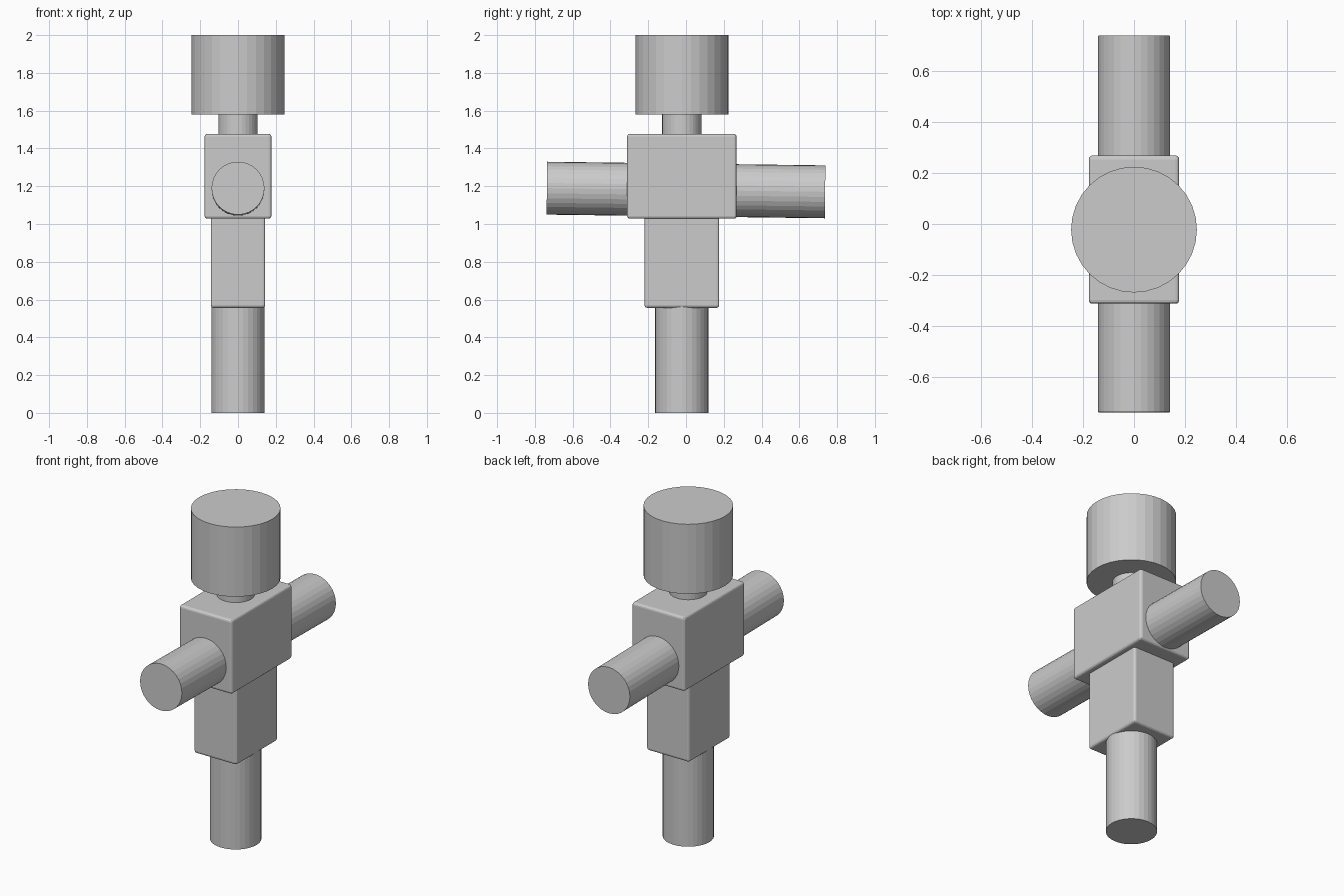
import bpy
import math

if "Cube" in bpy.data.objects:
    bpy.data.objects.remove(bpy.data.objects["Cube"])

CY = -0.022  # shared y axis of the upright parts


def finish(obj, name):
    obj.name = name
    obj.data.name = name
    return obj


def cylinder(name, radius, depth, loc, rot_x=0.0):
    bpy.ops.mesh.primitive_cylinder_add(vertices=32, radius=radius, depth=depth,
                                        location=loc, rotation=(rot_x, 0, 0))
    return finish(bpy.context.object, name)


def upright(name, radius, z0, z1):
    return cylinder(name, radius, z1 - z0, (0, CY, (z0 + z1) / 2))


def rounded_box(name, half_x, half_y, z0, z1):
    bpy.ops.mesh.primitive_cube_add(size=1, location=(0, CY, (z0 + z1) / 2))
    obj = finish(bpy.context.object, name)
    obj.scale = (2 * half_x, 2 * half_y, z1 - z0)
    bpy.ops.object.transform_apply(location=False, rotation=False, scale=True)
    bevel = obj.modifiers.new("soft_edges", 'BEVEL')
    bevel.width = 0.015
    bevel.segments = 3
    return obj


# Leg column, hips and torso
upright("legs", 0.141, 0.0, 0.575)
rounded_box("hips", 0.144, 0.198, 0.556, 1.05)
rounded_box("torso", 0.177, 0.29, 1.028, 1.477)

# Neck and head
upright("neck", 0.104, 1.46, 1.59)
upright("head", 0.246, 1.579, 2.0)

# Arms: one slightly tilted bar through the torso
cylinder("arms", 0.14, 1.473, (0, 0, 1.18), math.pi / 2 - math.radians(0.75))
